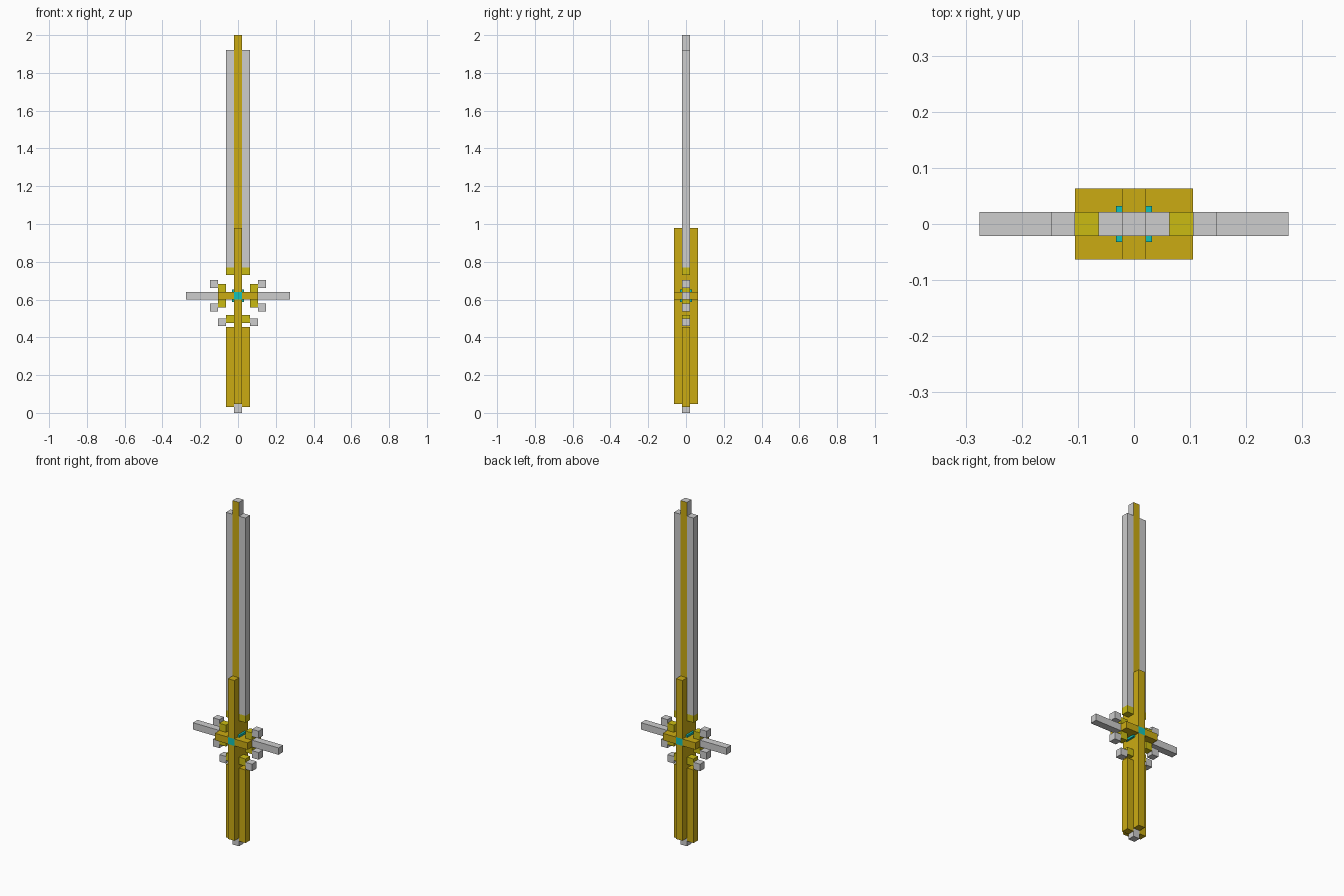
import bpy, bmesh

if "Cube" in bpy.data.objects:
    bpy.data.objects.remove(bpy.data.objects["Cube"], do_unlink=True)


def material(name, rgb):
    m = bpy.data.materials.new(name)
    m.diffuse_color = (*rgb, 1)
    m.use_nodes = True
    m.node_tree.nodes["Principled BSDF"].inputs["Base Color"].default_value = (*rgb, 1)
    return m


GREY = material("steel grey", (0.61, 0.61, 0.61))
GOLD = material("gold", (0.60, 0.41, 0.006))
YELLOW = material("bright yellow", (0.60, 0.50, 0.006))
CYAN = material("cyan gem", (0.007, 0.54, 0.48))

U = 0.021  # half of one block


def box(name, x, z, mat, depth=U, face_mat=None):
    """Box over x and z ranges, centred in y; face_mat colours front and back."""
    bm = bmesh.new()
    bmesh.ops.create_cube(bm, size=1)
    for v in bm.verts:
        v.co.x = x[0] if v.co.x < 0 else x[1]
        v.co.y = -depth if v.co.y < 0 else depth
        v.co.z = z[0] if v.co.z < 0 else z[1]
    bm.normal_update()
    if face_mat:
        for f in bm.faces:
            f.material_index = int(abs(f.normal.y) > 0.5)
    me = bpy.data.meshes.new(name)
    bm.to_mesh(me)
    bm.free()
    me.materials.append(mat)
    if face_mat:
        me.materials.append(face_mat)
    ob = bpy.data.objects.new(name, me)
    bpy.context.collection.objects.link(ob)
    return ob


def pair(name, x, z, mat, depth=U):
    """The same box on the left (+x) and mirrored to the right (-x)."""
    box("left_" + name, x, z, mat, depth)
    box("right_" + name, (-x[1], -x[0]), z, mat, depth)


# Blade: gold-faced central ridge with grey edges
box("blade_ridge", (-U, U), (0.98, 2.0), GREY, face_mat=GOLD)
pair("blade_edge", (U, 3 * U), (0.77, 1.92), GREY)
pair("blade_base", (U, 3 * U), (0.73, 0.77), YELLOW)

# Raised spine running from the grip up over the blade
box("spine_upper", (-U, U), (0.64, 0.98), GOLD, 3 * U)
box("spine_lower", (-U, U), (0.048, 0.60), GOLD, 3 * U)

# Crossguard with raised gold arms, wings and tip blocks
pair("guard_bar", (5 * U, 0.275), (0.60, 0.64), GREY)
pair("guard_arm", (U, 5 * U), (0.60, 0.64), GOLD, 3 * U)
for name, z in (("upper", (0.64, 0.682)), ("lower", (0.558, 0.60))):
    pair(name + "_wing", (3 * U, 5 * U), z, YELLOW)
for name, z in (("upper", (0.661, 0.703)), ("lower", (0.537, 0.579))):
    pair(name + "_wing_tip", (5 * U, 7 * U), z, GREY)

# Gem set in the middle of the guard
box("gem_core", (-0.032, 0.032), (0.588, 0.652), CYAN, 0.032)
box("gem_face", (-U, U), (0.60, 0.64), CYAN, 3 * U)

# Collar, grip and pommel
pair("collar", (U, 3 * U), (0.477, 0.519), YELLOW)
pair("collar_tip", (3 * U, 5 * U), (0.459, 0.50), GREY)
pair("grip_side", (U, 3 * U), (0.03, 0.455), GOLD)
box("pommel", (-U, U), (0.0, 0.048), GREY)
